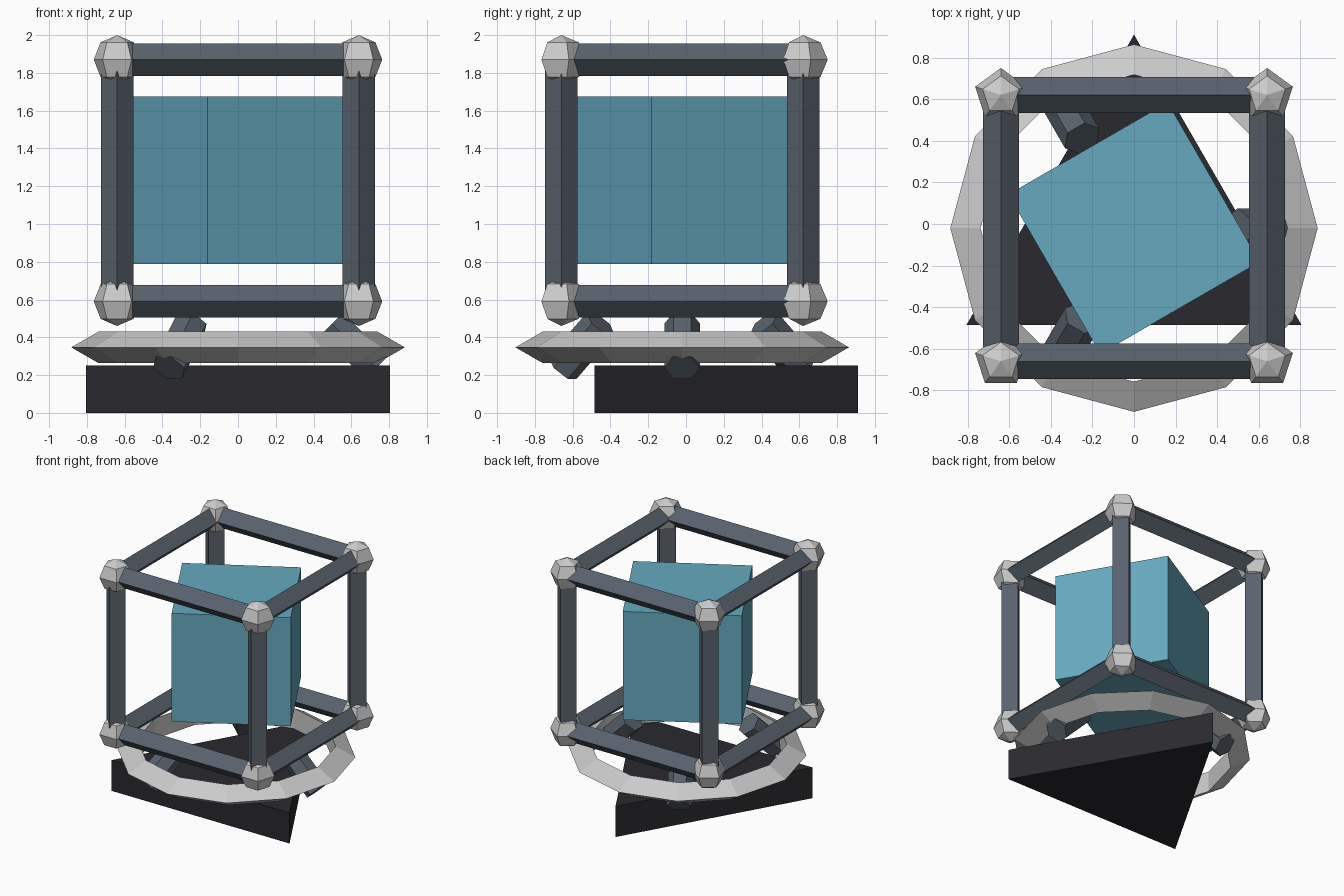
import bpy, bmesh
from math import pi, sin, cos, radians
from mathutils import Matrix

if "Cube" in bpy.data.objects:
    bpy.data.objects.remove(bpy.data.objects["Cube"])

CY = -0.02                      # shared axis of every part in y
CENTRE = Matrix.Translation((0, CY, 0))


def material(name, rgb):
    m = bpy.data.materials.new(name)
    m.diffuse_color = (*rgb, 1)
    m.use_nodes = True
    m.node_tree.nodes["Principled BSDF"].inputs["Base Color"].default_value = m.diffuse_color
    return m


steel = material("dark_steel", (0.10, 0.125, 0.155))
black = material("black", (0.022, 0.022, 0.028))
teal = material("teal", (0.13, 0.40, 0.52))


def lathe(name, n, profile, matrix, mat=None):
    """n-sided solid from (radius, z) rings, first corner on +y."""
    bm = bmesh.new()
    rings = []
    for r, z in profile:
        if r == 0:
            rings.append([bm.verts.new((0, 0, z))] * n)
        else:
            rings.append([bm.verts.new((r * cos(pi / 2 + 2 * pi * i / n),
                                        r * sin(pi / 2 + 2 * pi * i / n), z))
                          for i in range(n)])
    for a, b in zip(rings, rings[1:]):
        for i in range(n):
            j = (i + 1) % n
            quad = list(dict.fromkeys([a[i], a[j], b[j], b[i]]))
            bm.faces.new(quad)
    for ring in (rings[0], rings[-1]):
        if ring[0] is not ring[1]:
            bm.faces.new(ring)
    bmesh.ops.recalc_face_normals(bm, faces=bm.faces[:])
    mesh = bpy.data.meshes.new(name)
    bm.to_mesh(mesh)
    bm.free()
    ob = bpy.data.objects.new(name, mesh)
    ob.matrix_world = CENTRE @ matrix
    if mat:
        mesh.materials.append(mat)
    bpy.context.collection.objects.link(ob)
    return ob


def prism(name, n, r, length, matrix, mat):
    return lathe(name, n, [(r, -length / 2), (r, length / 2)], matrix, mat)


T = Matrix.Translation

# triangular base
prism("base", 3, 0.93, 0.25, T((0, 0, 0.125)), black)

# ring with a triangular section
bpy.ops.mesh.primitive_torus_add(major_segments=12, minor_segments=3,
                                 major_radius=0.786, minor_radius=0.097,
                                 location=(0, CY, 0.347))
bpy.context.object.name = "ring"

# three slanted hexagonal struts through the ring
for i in range(3):
    m = (Matrix.Rotation(radians(120 * i), 4, 'Z') @ T((0.615, 0, 0.355))
         @ Matrix.Rotation(radians(-45), 4, 'Y'))
    prism(f"strut_{i + 1}", 6, 0.095, 0.33, m, steel)

# cage: four diamond-section bars along each axis
A, ZC, BAR = 0.64, 1.23, 0.086
along_x = Matrix.Rotation(pi / 2, 4, 'Y')
along_y = Matrix.Rotation(pi / 2, 4, 'X')
k = 0
for s in (-A, A):
    for t in (-A, A):
        k += 1
        prism(f"bar_x_{k}", 4, BAR, 2 * A, T((0, s, ZC + t)) @ along_x, steel)
        prism(f"bar_y_{k}", 4, BAR, 2 * A, T((s, 0, ZC + t)) @ along_y, steel)
        prism(f"bar_z_{k}", 4, BAR, 2 * A, T((s, t, ZC)), steel)

# five-sided balls at the cage corners
R = 0.13
ball = [(0, -R), (R * cos(pi / 4), -R * sin(pi / 4)), (R, 0),
        (R * cos(pi / 4), R * sin(pi / 4)), (0, R)]
k = 0
for x in (-A, A):
    for y in (-A, A):
        for z in (-A, A):
            k += 1
            lathe(f"corner_ball_{k}", 5, ball, T((x, y, ZC + z)))

# floating cube, turned 30 degrees
bpy.ops.mesh.primitive_cube_add(size=0.885, location=(0, CY, 1.232),
                                rotation=(0, 0, radians(30)))
cube = bpy.context.object
cube.name = "inner_cube"
cube.data.materials.append(teal)
